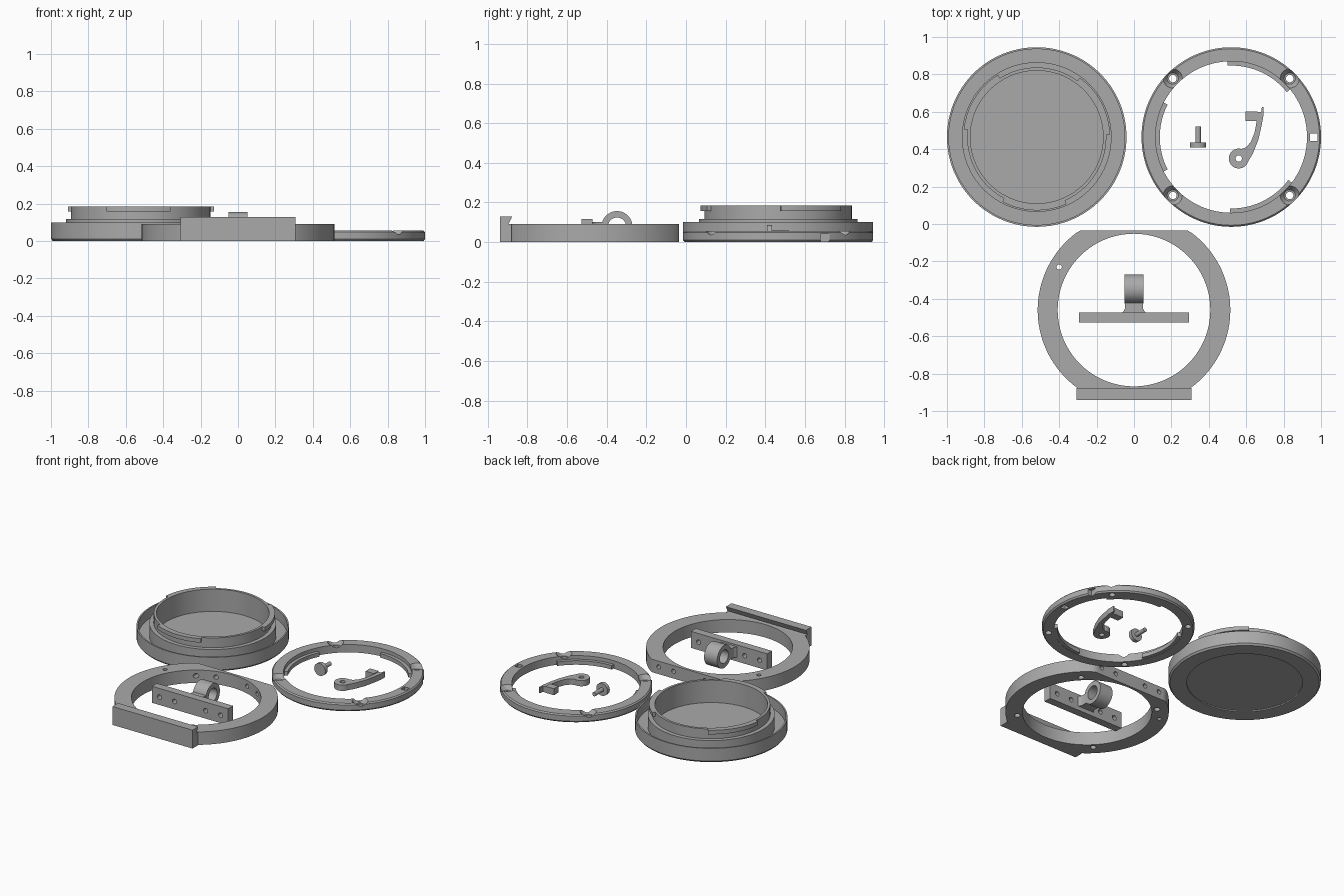
import bpy, bmesh, math
from mathutils import Matrix, Vector

cube = bpy.data.objects.get("Cube")
if cube:
    bpy.data.objects.remove(cube, do_unlink=True)

grey = bpy.data.materials.new("plain grey")
grey.use_nodes = True
GREY = (0.4, 0.4, 0.4, 1)
grey.diffuse_color = GREY
grey.node_tree.nodes["Principled BSDF"].inputs["Base Color"].default_value = GREY
SEG = 128
parts = []


def finish(name, bm, keep=True):
    bmesh.ops.recalc_face_normals(bm, faces=bm.faces)
    mesh = bpy.data.meshes.new(name)
    bm.to_mesh(mesh)
    bm.free()
    mesh.materials.append(grey)
    obj = bpy.data.objects.new(name, mesh)
    bpy.context.collection.objects.link(obj)
    if keep:
        parts.append(obj)
    return obj


def lathe(name, profile, center):
    """Turn a closed (radius, height) profile; radius 0 points become poles."""
    bm = bmesh.new()
    rings = []
    for r, z in profile:
        if r == 0:
            rings.append([bm.verts.new((*center, z))] * SEG)
        else:
            rings.append([bm.verts.new((center[0] + r * math.cos(math.tau * i / SEG),
                                        center[1] + r * math.sin(math.tau * i / SEG), z))
                          for i in range(SEG)])
    for a, b in zip(rings, rings[1:] + rings[:1]):
        for i in range(SEG):
            j = (i + 1) % SEG
            quad = list(dict.fromkeys((a[i], a[j], b[j], b[i])))
            if len(quad) > 2:
                bm.faces.new(quad)
    return finish(name, bm)


def prism(name, outline, low, high, axis="z", keep=True):
    """Extrude an outline along z, or a (y, z) outline along x."""
    bm = bmesh.new()
    place = (lambda a, b: (a, b, low)) if axis == "z" else (lambda a, b: (low, a, b))
    face = bm.faces.new([bm.verts.new(place(a, b)) for a, b in outline])
    new = bmesh.ops.extrude_face_region(bm, geom=[face])["geom"]
    shift = Vector((0, 0, high - low)) if axis == "z" else Vector((high - low, 0, 0))
    bmesh.ops.translate(bm, vec=shift, verts=[v for v in new if isinstance(v, bmesh.types.BMVert)])
    return finish(name, bm, keep)


def box(name, x, y, z, keep=True):
    return prism(name, [(x[0], y[0]), (x[1], y[0]), (x[1], y[1]), (x[0], y[1])], *z, keep=keep)


def cylinder(name, center, r, length, axis="Z", top=None, keep=True, seg=40):
    bm = bmesh.new()
    bmesh.ops.create_cone(bm, cap_ends=True, segments=seg, radius1=r,
                          radius2=r if top is None else top, depth=length)
    turn = {"Z": Matrix(), "X": Matrix.Rotation(math.pi / 2, 4, "Y"),
            "Y": Matrix.Rotation(math.pi / 2, 4, "X")}[axis]
    bmesh.ops.transform(bm, matrix=Matrix.Translation(center) @ turn, verts=bm.verts)
    return finish(name, bm, keep)


def cut(obj, cutters):
    for c in cutters:
        mod = obj.modifiers.new("cut", "BOOLEAN")
        mod.operation, mod.solver, mod.object = "DIFFERENCE", "EXACT", c
    bpy.context.view_layer.update()
    mesh = bpy.data.meshes.new_from_object(obj.evaluated_get(bpy.context.evaluated_depsgraph_get()))
    obj.modifiers.clear()
    obj.data = mesh
    for c in cutters:
        bpy.data.objects.remove(c, do_unlink=True)


def polar(center, r, degrees):
    a = math.radians(degrees)
    return center[0] + r * math.cos(a), center[1] + r * math.sin(a)


def lug(name, center, inner, outer, middle, width, low, high):
    steps = [middle + width * (i / 20 - 0.5) for i in range(21)]
    prism(name, [polar(center, outer, a) for a in steps]
          + [polar(center, inner, a) for a in reversed(steps)], low, high)


# Cap: thin outer wall, groove, stepped neck, shallow recess underneath
CAP = (-0.52, 0.465)
lathe("cap_body", [(0, 0.008), (0.365, 0.008), (0.365, 0), (0.47, 0), (0.48, 0.012), (0.48, 0.1),
                   (0.47, 0.1), (0.47, 0.03), (0.4, 0.03), (0.4, 0.117), (0.372, 0.117),
                   (0.372, 0.185), (0.355, 0.185), (0.355, 0.03), (0, 0.03)], CAP)
for i in range(3):
    lug(f"cap_lug_{i + 1}", CAP, 0.36, 0.392, 28 + 120 * i, 52, 0.157, 0.185)

# Locking ring with countersunk screw holes, latch hole and side slot
RING = (0.52, 0.465)
ring = lathe("locking_ring", [(0.405, 0), (0.472, 0), (0.48, 0.01), (0.48, 0.047),
                              (0.472, 0.055), (0.405, 0.055)], RING)
cutters = [box("latch_hole", (0.94, 0.98), (0.445, 0.485), (-0.1, 0.2), False)]
for a in (45, 135, 225, 315):
    x, y = polar(RING, 0.442, a)
    cutters.append(cylinder("countersink", (x, y, 0.045), 0.03, 0.04, top=0.058, keep=False))
    cutters.append(cylinder("screw_hole", (x, y, 0.03), 0.02, 0.2, keep=False))
cutters.append(box("side_slot", (0.92, 1.05), (0.68, 0.725), (-0.05, 0.04), False))
cut(ring, cutters)
for i, a in enumerate((66, 180, 296)):
    lug(f"ring_lug_{i + 1}", RING, 0.382, 0.41, a, 54, 0.002, 0.03)

# Base: round body with flat back, radial mounting holes and blind screw holes
BASE = (0, -0.46)
outline = []
for i in range(SEG):
    x, y = polar(BASE, 0.515, 360 * i / SEG)
    outline.append((x, min(max(y, -0.885), -0.035)))
base = prism("base_body", outline, 0, 0.09)
cutters = [cylinder("bore", (*BASE, 0.05), 0.408, 0.4, keep=False, seg=SEG),
           cylinder("pin_hole", (-0.4, -0.23, 0.05), 0.014, 0.4, keep=False)]
cutters += [cylinder("blind_hole", (*polar(BASE, 0.442, a), 0.02), 0.019, 0.08, keep=False)
            for a in (45, 135, 225, 315)]
HOLES = (-0.235, -0.12, 0.12, 0.235)
cutters += [cylinder("mount_hole", (x, -0.1, 0.05), 0.015, 0.24, "Y", keep=False) for x in HOLES]
cut(base, cutters)
prism("base_front_lip", [(-0.94, 0), (-0.88, 0), (-0.88, 0.09), (-0.895, 0.092),
                         (-0.878, 0.128), (-0.94, 0.128)], -0.308, 0.308, "x")

# Hinge bracket: drilled plate, neck with flared root and hinge eye
plate = box("bracket_plate", (-0.293, 0.293), (-0.527, -0.473), (0, 0.115))
cut(plate, [cylinder("plate_hole", (x, -0.5, 0.055), 0.016, 0.2, "Y", keep=False) for x in HOLES])
prism("bracket_neck", [(-0.065, -0.475), (-0.053, -0.462), (-0.048, -0.45), (-0.048, -0.402),
                       (0.048, -0.402), (0.048, -0.45), (0.053, -0.462), (0.065, -0.475)], 0.03, 0.102)
eye = cylinder("bracket_eye", (0, -0.348, 0.078), 0.078, 0.1, "X", seg=64)
cut(eye, [cylinder("eye_bore", (0, -0.348, 0.078), 0.046, 0.3, "X", keep=False)])

# Small headed pin
cylinder("pin_head", (0.343, 0.422, 0.043), 0.043, 0.026, "Y")
cylinder("pin_stem", (0.343, 0.475, 0.043), 0.014, 0.09, "Y")

# Latch lever: pivot eye, curved arm with pointed tip, and tab
pivot = (0.56, 0.35)
lever_eye = cylinder("lever_eye", (*pivot, 0.02), 0.053, 0.04)
cut(lever_eye, [cylinder("pivot_hole", (*pivot, 0.02), 0.017, 0.2, keep=False)])
prism("lever_arm", [(0.608, 0.33), (0.635, 0.375), (0.665, 0.45), (0.683, 0.53), (0.692, 0.58),
                    (0.692, 0.625), (0.684, 0.625), (0.68, 0.6), (0.655, 0.6), (0.656, 0.55),
                    (0.645, 0.49), (0.625, 0.44), (0.6, 0.41), (0.575, 0.401), (0.595, 0.375)], 0, 0.04)
box("lever_tab", (0.595, 0.66), (0.552, 0.602), (0, 0.045))

# Smooth round surfaces while keeping edges crisp
for obj in bpy.context.selected_objects:
    obj.select_set(False)
for obj in parts:
    obj.select_set(True)
bpy.context.view_layer.objects.active = parts[0]
bpy.ops.object.shade_smooth_by_angle(angle=math.radians(30))
